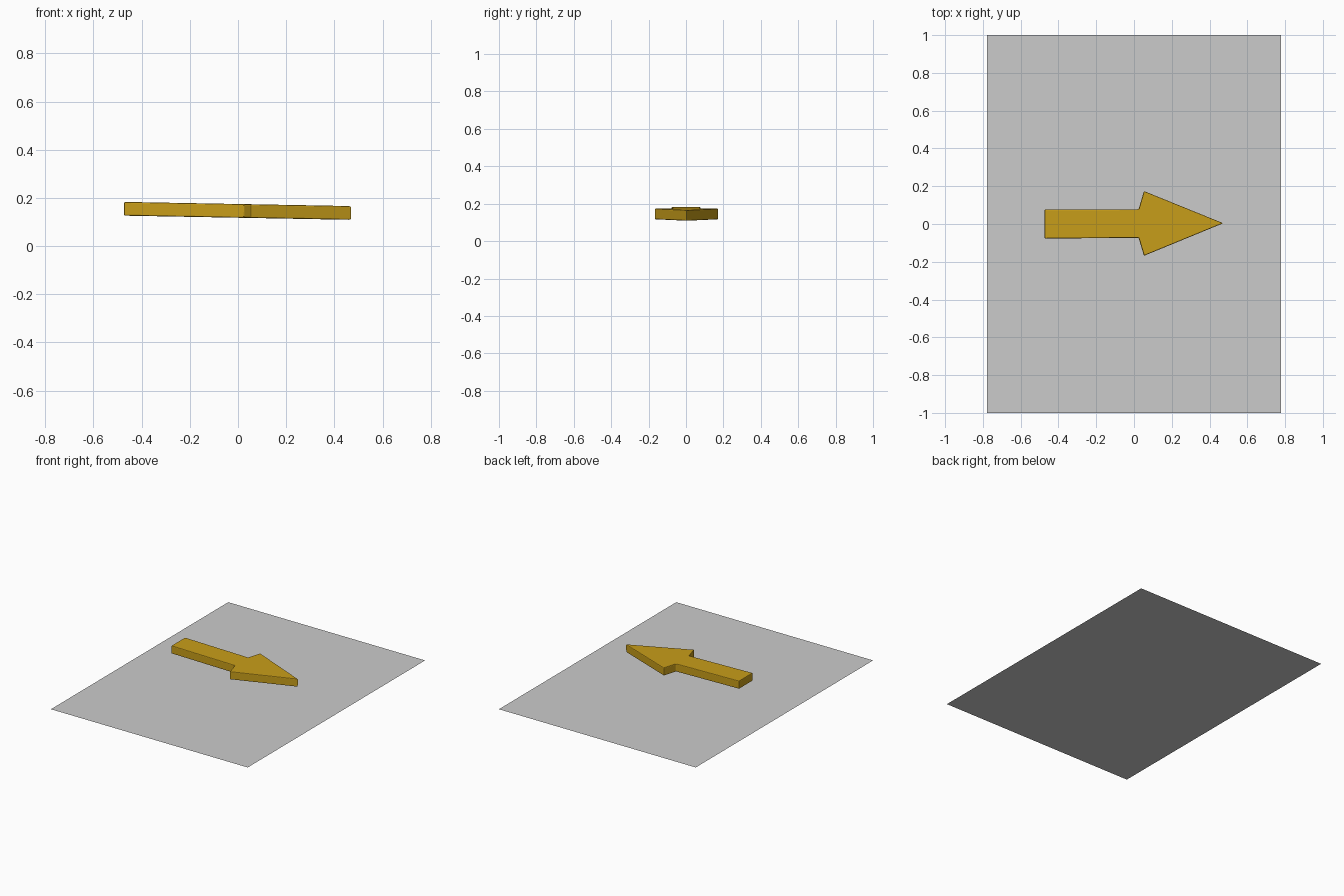
import bpy, bmesh, math

if "Cube" in bpy.data.objects:
    bpy.data.objects.remove(bpy.data.objects["Cube"])

def new_object(name, bm):
    mesh = bpy.data.meshes.new(name)
    bm.to_mesh(mesh)
    bm.free()
    obj = bpy.data.objects.new(name, mesh)
    bpy.context.collection.objects.link(obj)
    return obj

# Flat base sheet
bm = bmesh.new()
bm.faces.new([bm.verts.new((x, y, 0)) for x, y in
              ((-0.777, -1), (0.777, -1), (0.777, 1), (-0.777, 1))])
new_object("base_sheet", bm)

# Arrow slab: outline extruded upwards
outline = [(-0.473, -0.077), (0.025, -0.073), (0.053, -0.168), (0.472, 0.004),
           (0.053, 0.174), (0.025, 0.078), (-0.473, 0.077)]
thickness = 0.057
bm = bmesh.new()
face = bm.faces.new([bm.verts.new((x, y, -thickness / 2)) for x, y in outline])
extruded = bmesh.ops.extrude_face_region(bm, geom=[face])
bmesh.ops.translate(bm, vec=(0, 0, thickness),
                    verts=[v for v in extruded["geom"] if isinstance(v, bmesh.types.BMVert)])
bmesh.ops.recalc_face_normals(bm, faces=bm.faces)
arrow = new_object("arrow", bm)

# Slight nose-down tilt, hovering above the sheet
arrow.location.z = 0.146
arrow.rotation_euler.y = math.radians(1.05)

# Small softened edges
bevel = arrow.modifiers.new("soft_edges", "BEVEL")
bevel.width = 0.005
bevel.segments = 2

gold = bpy.data.materials.new("gold")
gold.diffuse_color = (0.58, 0.34, 0.01, 1)
gold.use_nodes = True
gold.node_tree.nodes["Principled BSDF"].inputs["Base Color"].default_value = gold.diffuse_color
arrow.data.materials.append(gold)
